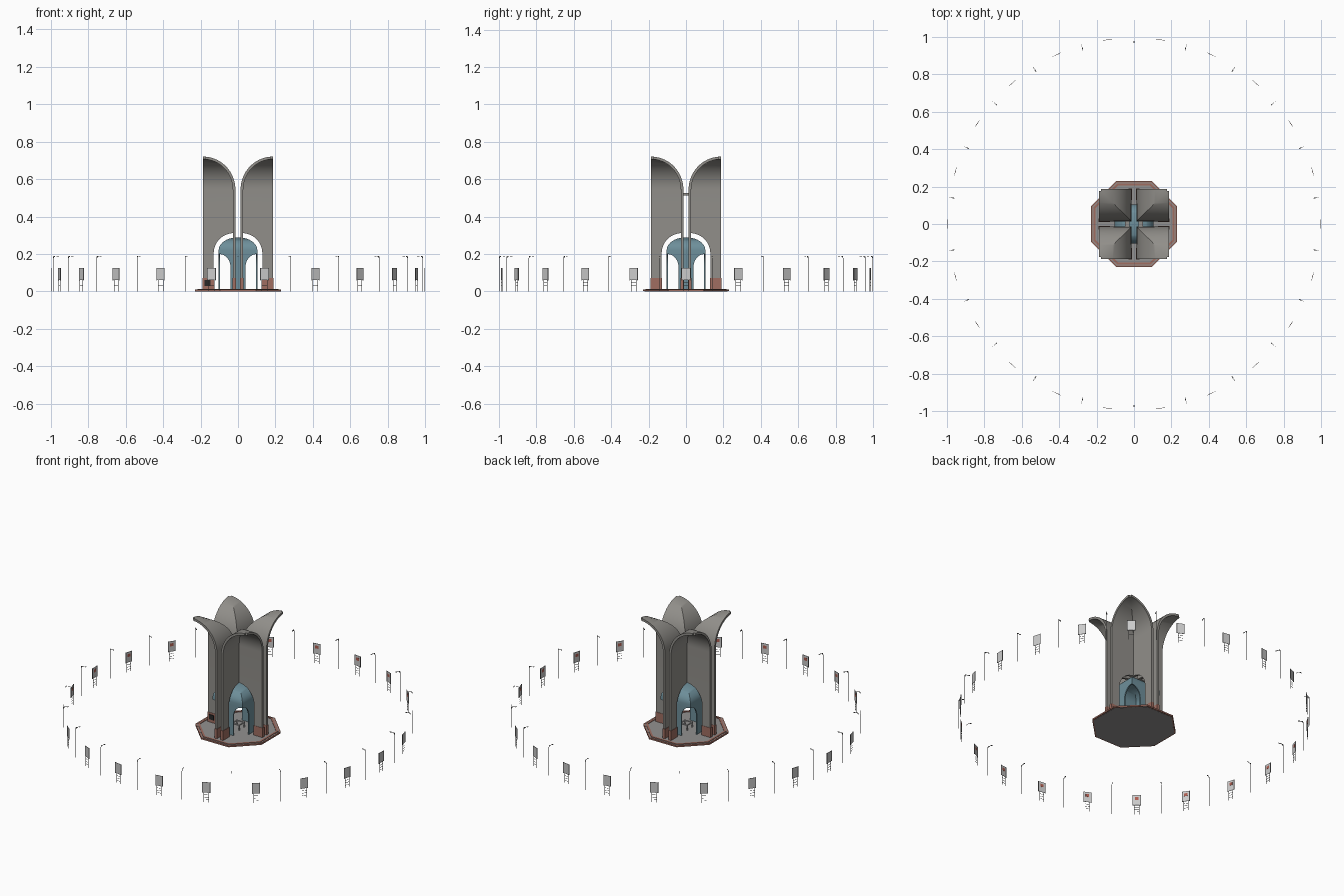
import bpy, bmesh, math
from mathutils import Matrix, Vector

if "Cube" in bpy.data.objects:
    bpy.data.objects.remove(bpy.data.objects["Cube"])


def material(name, r, g, b):
    m = bpy.data.materials.new(name)
    m.diffuse_color = (r, g, b, 1)
    m.use_nodes = True
    m.node_tree.nodes["Principled BSDF"].inputs["Base Color"].default_value = m.diffuse_color
    return m


STONE = material("warm grey stone", 0.285, 0.275, 0.255)
PAVING = material("paving grey", 0.29, 0.285, 0.28)
BRICK = material("brick red", 0.35, 0.155, 0.12)
BLUE = material("dusty blue", 0.155, 0.275, 0.325)
WHITE = material("light grey panel", 0.60, 0.60, 0.60)
METAL = material("grey metal", 0.20, 0.20, 0.20)
BLACK = material("plaque black", 0.02, 0.02, 0.02)
RED = material("poster red", 0.42, 0.11, 0.08)


def finish(name, bm, mat, thick=0, smooth=False):
    bmesh.ops.remove_doubles(bm, verts=bm.verts, dist=1e-5)
    bmesh.ops.recalc_face_normals(bm, faces=bm.faces)
    me = bpy.data.meshes.new(name)
    bm.to_mesh(me)
    bm.free()
    me.materials.append(mat)
    ob = bpy.data.objects.new(name, me)
    bpy.context.collection.objects.link(ob)
    bpy.context.view_layer.objects.active = ob
    if thick:
        mod = ob.modifiers.new("thickness", 'SOLIDIFY')
        mod.thickness, mod.offset, mod.use_even_offset = thick, 0, True
        bpy.ops.object.modifier_apply(modifier=mod.name)
    if smooth:
        ob.data.shade_smooth()
        ob.data.set_sharp_from_angle(angle=math.radians(35))
    return ob


def box(bm, lo, hi, M=Matrix()):
    lo, hi = Vector(lo), Vector(hi)
    S = Matrix.Diagonal((*(hi - lo), 1))
    bmesh.ops.create_cube(bm, size=1, matrix=M @ Matrix.Translation((lo + hi) / 2) @ S)


def strip(bm, rows):
    """Skin a list of (point, point) rows with quads."""
    vs = [(bm.verts.new(a), bm.verts.new(b)) for a, b in rows]
    for (a, b), (c, d) in zip(vs, vs[1:]):
        bm.faces.new((a, b, d, c))


def octagon(bm, half, z0, z1):
    r = half / math.cos(math.pi / 8)
    M = Matrix.Translation((0, 0, (z0 + z1) / 2)) @ Matrix.Rotation(math.pi / 8, 4, 'Z')
    bmesh.ops.create_cone(bm, cap_ends=True, segments=8, radius1=r, radius2=r,
                          depth=z1 - z0, matrix=M)


# octagonal platform: paving with a brick kerb
bm = bmesh.new()
octagon(bm, 0.222, 0, 0.011)
finish("platform_floor", bm, PAVING)
bm = bmesh.new()
RK = [(0.23, 0.001), (0.23, 0.010), (0.217, 0.010), (0.217, 0.014), (0.205, 0.014), (0.205, 0.001)]
for k in range(8):
    a0, a1 = [math.pi / 8 + (k + j) * math.pi / 4 for j in (0, 1)]
    pts = [[Vector((math.cos(a) * h / math.cos(math.pi / 8),
                    math.sin(a) * h / math.cos(math.pi / 8), z)) for a in (a0, a1)]
           for h, z in RK + RK[:1]]
    strip(bm, pts)
finish("platform_kerb", bm, BRICK)

# four petals: L-shaped walls with an arch cut, curling out to a corner tip
F, OUT, ZA, ZB = 0.021, 0.188, 0.205, 0.545
rows = [(0.13, F, 0.01)]                              # wall start, offset, height
for i in range(13):
    a = math.pi / 2 * i / 12
    rows.append((F + (0.13 - F) * math.cos(a), F, ZA + 0.107 * math.sin(a)))
for i in range(17):
    a = math.radians(86) * i / 16
    f = OUT - (OUT - F) * math.cos(a)
    rows.append((f, f, ZB + 0.169 * math.sin(a)))
for sx, sy, tag in ((1, 1, "back_right"), (-1, 1, "back_left"),
                    (1, -1, "front_right"), (-1, -1, "front_left")):
    bm = bmesh.new()
    strip(bm, [((sx * s, sy * f, z), (sx * OUT, sy * f, z)) for s, f, z in rows])
    strip(bm, [((sx * f, sy * s, z), (sx * f, sy * OUT, z)) for s, f, z in rows])
    finish("petal_" + tag, bm, STONE, thick=0.014, smooth=True)

# brick footings around the petal legs
bm = bmesh.new()
for k in range(4):
    R = Matrix.Rotation(k * math.pi / 2, 4, 'Z')
    for s in (-1, 1):
        box(bm, (0.127, s * 0.021 - 0.009, 0.01), (0.191, s * 0.021 + 0.009, 0.071), R)
finish("leg_footings", bm, BRICK)

# ties bridging the slots between petals
bm = bmesh.new()
for s in (-1, 1):
    box(bm, (s * 0.036 - 0.012, -0.016, 0.512), (s * 0.036 + 0.012, 0.016, 0.526))
finish("petal_ties", bm, STONE)

# dark plaque on one leg
bm = bmesh.new()
box(bm, (-0.178, -0.034, 0.03), (-0.147, -0.030, 0.06))
finish("plaque", bm, BLACK)

# blue inner canopy: square dome on four flared piers, arched open at corners
H = 0.10
rows = [(0.04, H, 0.01)]                              # half width, offset, height
for i in range(9):
    a = math.pi / 2 * i / 8
    rows.append((H - 0.06 * math.cos(a), H, 0.13 + 0.07 * math.sin(a)))
for i in range(11):
    a = math.pi / 2 * i / 10
    w = H * max(math.cos(a), 0)
    rows.append((w, w, 0.22 + 0.066 * math.sin(a)))
bm = bmesh.new()
for k in range(4):
    R = Matrix.Rotation(k * math.pi / 2, 4, 'Z')
    strip(bm, [(R @ Vector((-w, -y, z)), R @ Vector((w, -y, z))) for w, y, z in rows])
finish("canopy", bm, BLUE, thick=0.007, smooth=True)

# small open stand under the canopy
bm = bmesh.new()
for k in range(4):
    R = Matrix.Rotation(k * math.pi / 2, 4, 'Z')
    box(bm, (0.022, 0.022, 0.01), (0.028, 0.028, 0.045), R)
    box(bm, (-0.028, 0.022, 0.039), (0.028, 0.028, 0.045), R)
finish("centre_stand", bm, WHITE)

# ring of 22 boards and 22 lamps
boards, stands, posters, lamps = [bmesh.new() for _ in range(4)]
N = 22
for k in range(N):
    # local frame: x tangential, -y outward
    B = Matrix.Rotation((k + 0.5) * 2 * math.pi / N, 4, 'Z') @ Matrix.Translation((0, -0.995, 0))
    box(boards, (-0.021, -0.001, 0.060), (0.021, 0.001, 0.125), B)
    box(posters, (-0.010, 0.001, 0.094), (0.010, 0.0017, 0.112), B)
    for s in (-1, 1):
        box(stands, (s * 0.014 - 0.001, -0.001, 0), (s * 0.014 + 0.001, 0.001, 0.06), B)
        box(stands, (s * 0.022 - 0.001, -0.0015, 0.059), (s * 0.022 + 0.001, 0.0015, 0.126), B)
    for z in (0.015, 0.03, 0.045):
        box(stands, (-0.014, -0.0007, z), (0.014, 0.0007, z + 0.0015), B)
    L = Matrix.Rotation(k * 2 * math.pi / N, 4, 'Z') @ Matrix.Translation((0, -0.998, 0))
    box(lamps, (-0.001, -0.001, 0), (0.001, 0.001, 0.18), L)
    path = [(0, 0.18), (0.003, 0.186), (0.009, 0.189), (0.02, 0.189)]
    for (y0, z0), (y1, z1) in zip(path, path[1:]):
        box(lamps, (-0.0008, y0 - 0.0008, z0 - 0.0008), (0.0008, y1 + 0.0008, z1 + 0.0008), L)
    box(lamps, (-0.002, 0.019, 0.187), (0.002, 0.030, 0.190), L)
finish("boards", boards, WHITE)
finish("board_stands", stands, METAL)
finish("board_posters", posters, RED)
finish("street_lamps", lamps, METAL)
